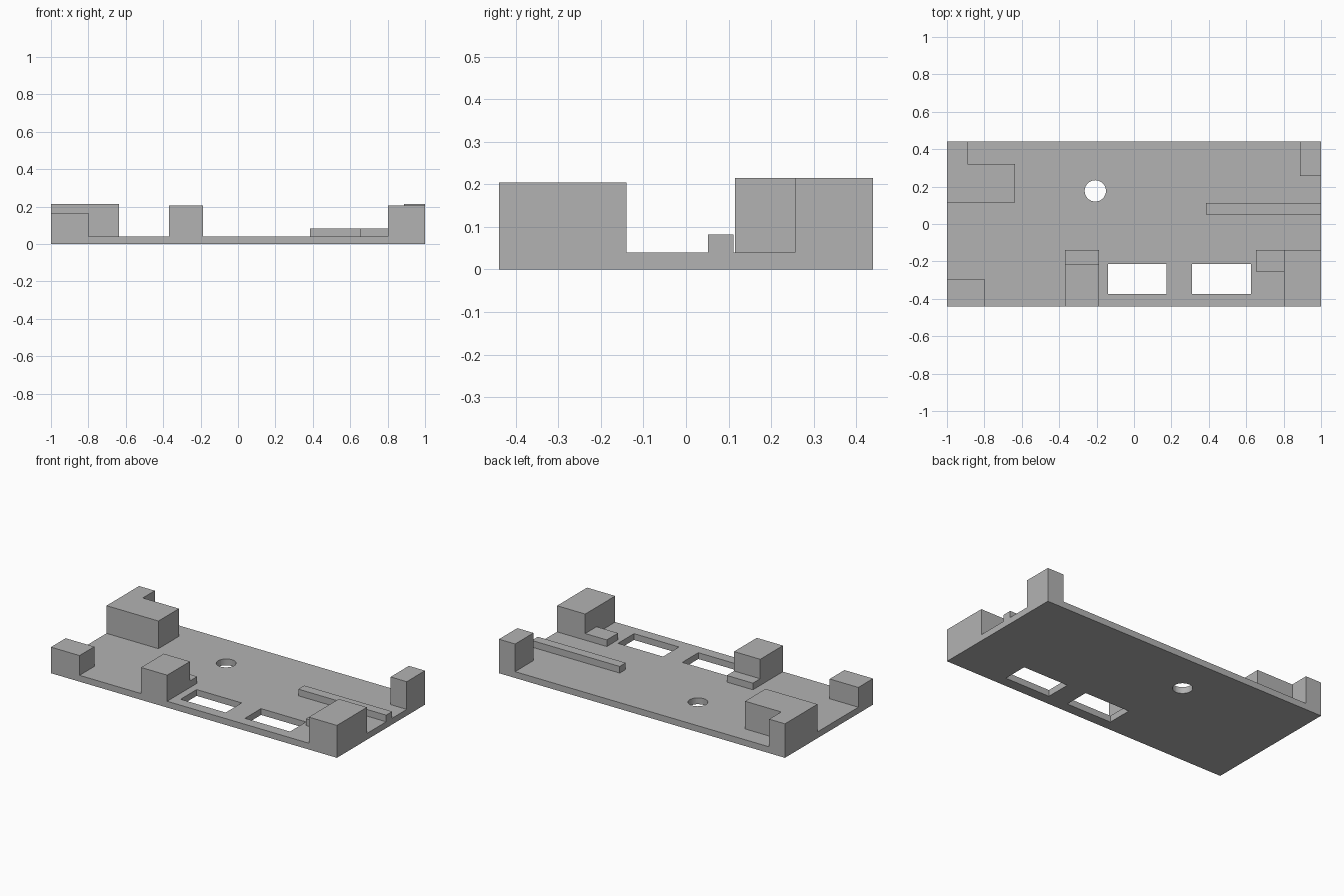
import bpy, bmesh, math

cube = bpy.data.objects.get("Cube")
if cube:
    bpy.data.objects.remove(cube, do_unlink=True)

grey = bpy.data.materials.new("matte grey")
grey.use_nodes = True
grey.diffuse_color = (0.45, 0.45, 0.45, 1)
grey.node_tree.nodes["Principled BSDF"].inputs["Base Color"].default_value = grey.diffuse_color

EDGE = 0.44      # half depth of the tray
FLOOR = 0.04     # top of the base plate
TALL = 0.205     # front posts
BACK = 0.215     # rear posts
LOW = 0.082      # ledges and rail


def prism(name, outline, z0, z1):
    """Extrude a counter-clockwise outline from z0 to z1."""
    bm = bmesh.new()
    face = bm.faces.new([bm.verts.new((x, y, z0)) for x, y in outline])
    top = bmesh.ops.extrude_face_region(bm, geom=[face], use_keep_orig=True)["geom"]
    for v in top:
        if isinstance(v, bmesh.types.BMVert):
            v.co.z = z1
    bmesh.ops.recalc_face_normals(bm, faces=bm.faces)
    mesh = bpy.data.meshes.new(name)
    bm.to_mesh(mesh)
    bm.free()
    mesh.materials.append(grey)
    obj = bpy.data.objects.new(name, mesh)
    bpy.context.collection.objects.link(obj)
    return obj


def block(name, x0, x1, y0, y1, z0, z1):
    return prism(name, [(x0, y0), (x1, y0), (x1, y1), (x0, y1)], z0, z1)


def cut(target, cutter):
    """Subtract the cutter from the target, then discard the cutter."""
    mod = target.modifiers.new("opening", "BOOLEAN")
    mod.operation = "DIFFERENCE"
    mod.solver = "EXACT"
    mod.object = cutter
    bpy.context.view_layer.objects.active = target
    bpy.ops.object.modifier_apply(modifier=mod.name)
    bpy.data.objects.remove(cutter, do_unlink=True)


# Base plate with two slots and a round hole
plate = block("base_plate", -1, 1, -EDGE, EDGE, 0, FLOOR)
for x0, x1 in ((-0.14, 0.175), (0.31, 0.625)):
    cut(plate, block("slot_cutter", x0, x1, -0.373, -0.213, -0.1, 0.1))
steps = 32
ring = [(-0.207 + 0.057 * math.cos(math.tau * i / steps),
         0.177 + 0.057 * math.sin(math.tau * i / steps)) for i in range(steps)]
cut(plate, prism("hole_cutter", ring, -0.1, 0.1))

# Front posts and their low ledges
block("front_right_post", -1, -0.8, -EDGE, -0.293, FLOOR, 0.165)
block("front_middle_post", -0.37, -0.187, -EDGE, -0.213, FLOOR, TALL)
block("front_middle_ledge", -0.37, -0.187, -0.213, -0.14, FLOOR, LOW)
block("front_left_post", 0.803, 1, -EDGE, -0.14, FLOOR, TALL)
block("front_left_ledge", 0.652, 0.803, -0.253, -0.14, FLOOR, LOW)

# Rear posts: a stepped one on the right, a slim one on the left
prism("back_right_post", [(-1, 0.115), (-0.637, 0.115), (-0.637, 0.32),
                          (-0.89, 0.32), (-0.89, EDGE), (-1, EDGE)], FLOOR, BACK)
block("back_left_post", 0.887, 1, 0.257, EDGE, FLOOR, BACK)

# Long locating rail
block("rail", 0.385, 1, 0.052, 0.112, FLOOR, LOW)
